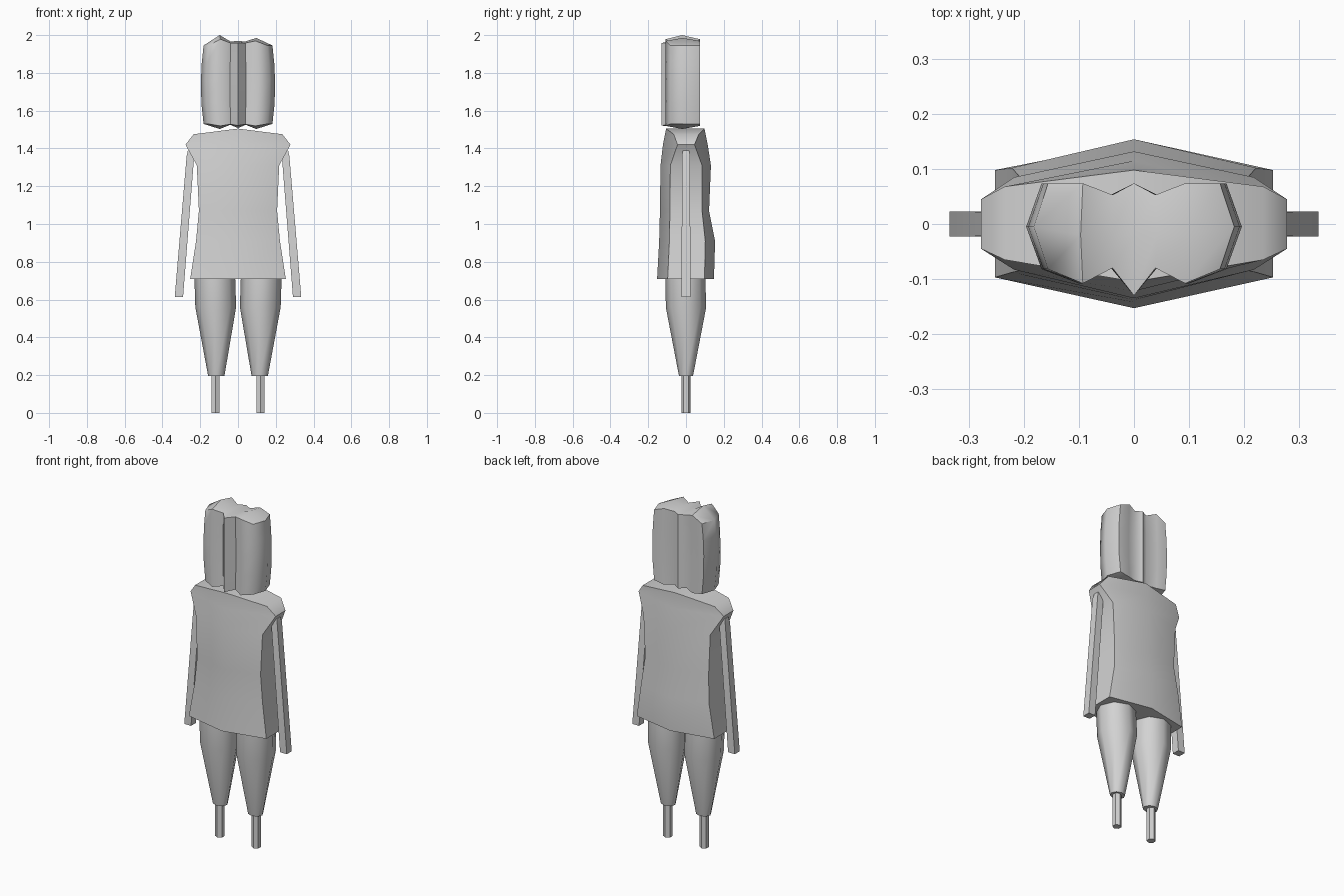
import bpy, bmesh, math
from mathutils import Vector

if "Cube" in bpy.data.objects:
    bpy.data.objects.remove(bpy.data.objects["Cube"], do_unlink=True)

grey = bpy.data.materials.new("plain_grey")
grey.use_nodes = True
GREY = (0.65, 0.65, 0.65, 1)
grey.diffuse_color = GREY
grey.node_tree.nodes["Principled BSDF"].inputs["Base Color"].default_value = GREY


def finish(name, bm, angle=50):
    bmesh.ops.recalc_face_normals(bm, faces=bm.faces)
    mesh = bpy.data.meshes.new(name)
    bm.to_mesh(mesh)
    bm.free()
    mesh.materials.append(grey)
    ob = bpy.data.objects.new(name, mesh)
    bpy.context.collection.objects.link(ob)
    bpy.ops.object.select_all(action='DESELECT')
    ob.select_set(True)
    bpy.context.view_layer.objects.active = ob
    bpy.ops.object.shade_smooth_by_angle(angle=math.radians(angle))
    return ob


def skin(bm, rings):
    """Join equal rings of points with quads and return the vertex rings."""
    rows = [[bm.verts.new(p) for p in ring] for ring in rings]
    n = len(rows[0])
    for low, high in zip(rows, rows[1:]):
        for i in range(n):
            j = (i + 1) % n
            bm.faces.new((low[i], low[j], high[j], high[i]))
    return rows


def loft(name, rings, angle=50):
    bm = bmesh.new()
    rows = skin(bm, rings)
    bm.faces.new(rows[0])
    bm.faces.new(rows[-1])
    return finish(name, bm, angle)


def oval(cx, cy, z, rx, ry, sides):
    # Flat sides face left and right when the count is a multiple of four
    turn = math.pi / sides if sides == 4 else math.pi / 2
    k = 1 / math.cos(turn) if sides == 4 else 1
    return [(cx + rx * k * math.cos(turn + math.tau * i / sides),
             cy + ry * k * math.sin(turn + math.tau * i / sides), z)
            for i in range(sides)]


# Long jacket: six-sided sections (z, half width, centre front, centre back,
# side front, side back, centre lift)
sections = [
    (0.71, 0.253, -0.153, 0.148, -0.097, 0.098, 0),
    (0.91, 0.222, -0.142, 0.154, -0.088, 0.102, 0),
    (1.07, 0.207, -0.138, 0.122, -0.085, 0.085, 0),
    (1.31, 0.218, -0.135, 0.132, -0.083, 0.085, 0),
    (1.42, 0.278, -0.122, 0.115, -0.045, 0.045, 0),
    (1.475, 0.235, -0.105, 0.098, -0.065, 0.068, 0.03),
]
bm = bmesh.new()
rows = skin(bm, [[(0, f, z + up), (w, sf, z), (w, sb, z),
                  (0, b, z + up), (-w, sb, z), (-w, sf, z)]
                 for z, w, f, b, sf, sb, up in sections])
for row in (rows[0], rows[-1]):
    bm.faces.new((row[0], row[1], row[2], row[3]))
    bm.faces.new((row[3], row[4], row[5], row[0]))
finish("jacket", bm)

# Head: columns across the width (x, front y, back y, crown z, underside z)
half = [(0.168, -0.082, 0.074, 1.945, 1.53),
        (0.1, -0.108, 0.074, 1.985, 1.503),
        (0.042, -0.08, 0.053, 1.967, 1.525),
        (0, -0.13, 0.074, 1.968, 1.508)]
cols = [(-x, f, b, t, u) for x, f, b, t, u in half[:3]] + half[::-1]
cols[1] = (-0.1, -0.108, 0.074, 2.0, 1.503)   # one crown peak is taller
TIP = 0.196


def head_ring(scale, height):
    front = [(c[0] * scale, c[1], height(c)) for c in cols]
    back = [(c[0] * scale, c[2], height(c)) for c in reversed(cols)]
    tip_z = height(cols[0])
    return front + [(TIP * scale, -0.005, tip_z)] + back + [(-TIP * scale, -0.005, tip_z)]


def edge_top(c):
    return 1.945 + 0.6 * (c[3] - 1.945)


def edge_low(c):
    return 1.53 - 0.4 * (1.53 - c[4])


bm = bmesh.new()
rows = skin(bm, [head_ring(0.93, edge_low), head_ring(0.99, lambda c: 1.64),
                 head_ring(1, lambda c: 1.76), head_ring(0.98, lambda c: 1.85),
                 head_ring(0.93, edge_top)])
n = len(cols)
for row, k in ((rows[0], 4), (rows[-1], 3)):
    front, back = row[:n], row[n + 1:2 * n + 1][::-1]
    ridge = ([row[-1]]
             + [bm.verts.new((c[0] * 0.97, -0.02, c[k])) for c in cols[1:-1]]
             + [row[n]])
    for i in range(n - 1):
        bm.faces.new((front[i], front[i + 1], ridge[i + 1], ridge[i]))
        bm.faces.new((ridge[i], ridge[i + 1], back[i + 1], back[i]))
finish("head", bm)

# Limbs, one of each per side
for side, s in (("left", 1), ("right", -1)):
    loft(side + "_trouser_leg", [
        oval(s * 0.115, 0, 0.195, 0.043, 0.037, 8),
        oval(s * 0.118, 0, 0.56, 0.108, 0.107, 8),
        oval(s * 0.123, -0.003, 0.72, 0.108, 0.105, 8)])
    loft(side + "_shin", [oval(s * 0.119, 0, z, 0.025, 0.024, 6) for z in (0, 0.22)])
    loft(side + "_arm", [
        oval(s * 0.313, 0, 0.613, 0.022, 0.023, 4),
        oval(s * 0.252, 0, 1.36, 0.02, 0.022, 4),
        oval(s * 0.25, 0, 1.39, 0.015, 0.016, 4)])
